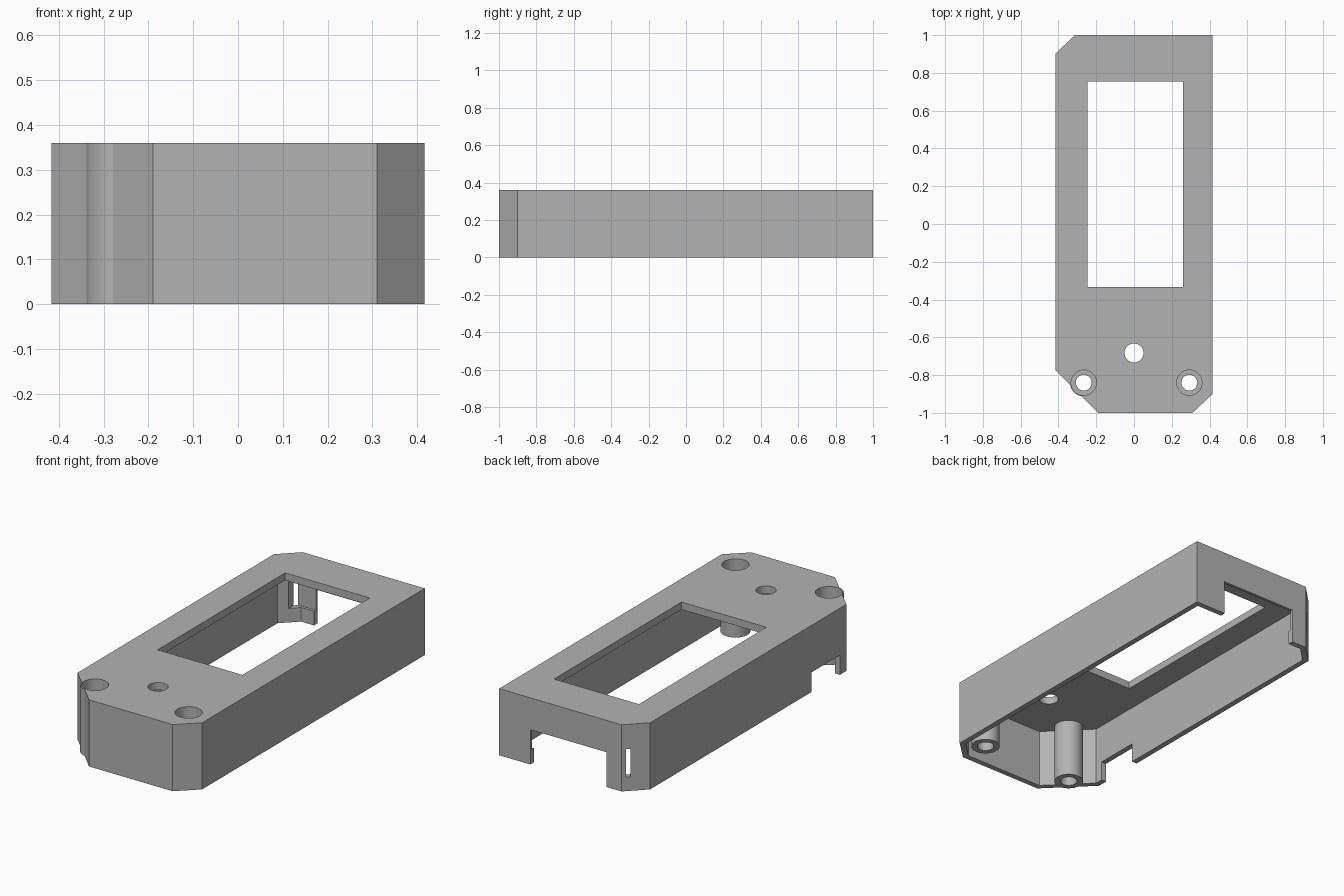
import bpy, bmesh, math
from mathutils import Vector

cube = bpy.data.objects.get("Cube")
if cube:
    bpy.data.objects.remove(cube, do_unlink=True)

HEIGHT, WALL, PLATE = 0.36, 0.03, 0.04

plastic = bpy.data.materials.new("grey_plastic")
plastic.use_nodes = True
grey = (0.45, 0.45, 0.45, 1)
plastic.diffuse_color = grey
plastic.node_tree.nodes["Principled BSDF"].inputs["Base Color"].default_value = grey


def prism(name, points, z0, z1):
    """Extrude a counter-clockwise outline between two heights."""
    bm = bmesh.new()
    face = bm.faces.new([bm.verts.new((x, y, z0)) for x, y in points])
    new = bmesh.ops.extrude_face_region(bm, geom=[face])["geom"]
    verts = [v for v in new if isinstance(v, bmesh.types.BMVert)]
    bmesh.ops.translate(bm, vec=(0, 0, z1 - z0), verts=verts)
    bmesh.ops.recalc_face_normals(bm, faces=bm.faces)
    mesh = bpy.data.meshes.new(name)
    bm.to_mesh(mesh)
    bm.free()
    mesh.materials.append(plastic)
    obj = bpy.data.objects.new(name, mesh)
    bpy.context.collection.objects.link(obj)
    return obj


def box(name, x0, x1, y0, y1, z0, z1):
    return prism(name, [(x0, y0), (x1, y0), (x1, y1), (x0, y1)], z0, z1)


def cylinder(name, centre, radius, z0, z1, sides=48):
    turn = [2 * math.pi * i / sides for i in range(sides)]
    ring = [(centre[0] + radius * math.cos(a), centre[1] + radius * math.sin(a)) for a in turn]
    return prism(name, ring, z0, z1)


def inset(points, distance):
    """Move every side of a convex outline inward."""
    result = []
    for i, p in enumerate(points):
        p = Vector(p)
        a = (p - Vector(points[i - 1])).normalized()
        b = (Vector(points[(i + 1) % len(points)]) - p).normalized()
        na, nb = Vector((-a.y, a.x)), Vector((-b.y, b.x))
        result.append(tuple(p + (na + nb) * distance / (1 + na.dot(nb))))
    return result


def combine(target, tool, operation):
    mod = target.modifiers.new(operation.lower(), "BOOLEAN")
    mod.operation, mod.solver, mod.object = operation, "EXACT", tool
    bpy.context.view_layer.objects.active = target
    bpy.ops.object.modifier_apply(modifier=mod.name)
    bpy.data.objects.remove(tool, do_unlink=True)


# Hollow case with clipped corners, open underneath
outline = [(-0.19, -1), (0.31, -1), (0.416, -0.9), (0.416, 1),
           (-0.315, 1), (-0.416, 0.9), (-0.416, -0.775)]
case = prism("case", outline, 0, HEIGHT)
combine(case, prism("cavity", inset(outline, WALL), -0.1, HEIGHT - PLATE), "DIFFERENCE")

# Screw bosses, one of them bulging through the large clipped corner
bosses = [(-0.266, -0.84), (0.293, -0.84)]
for centre in bosses:
    combine(case, cylinder("boss", centre, 0.073, 0, HEIGHT), "UNION")

# Display window, end notch, side port and board slot behind the end wall
cutters = [box("window", -0.247, 0.26, -0.333, 0.755, 0.2, 0.5),
           box("end_notch", -0.225, 0.23, 0.9, 1.1, -0.1, 0.188),
           box("side_port", -0.5, -0.36, -0.72, -0.475, -0.1, 0.106),
           box("board_slot", -0.347, 0.36, 0.9, 0.985, 0.076, 0.226),
           cylinder("button_hole", (0, -0.683), 0.05, 0.2, 0.5)]

# Stepped screw holes
for centre in bosses:
    cutters.append(cylinder("screw_hole", centre, 0.042, -0.1, 0.5))
    cutters.append(cylinder("screw_head", centre, 0.067, 0.12, 0.5))

for cutter in cutters:
    combine(case, cutter, "DIFFERENCE")

bpy.ops.object.select_all(action="DESELECT")
case.select_set(True)
bpy.context.view_layer.objects.active = case
bpy.ops.object.shade_smooth_by_angle(angle=math.radians(25))
